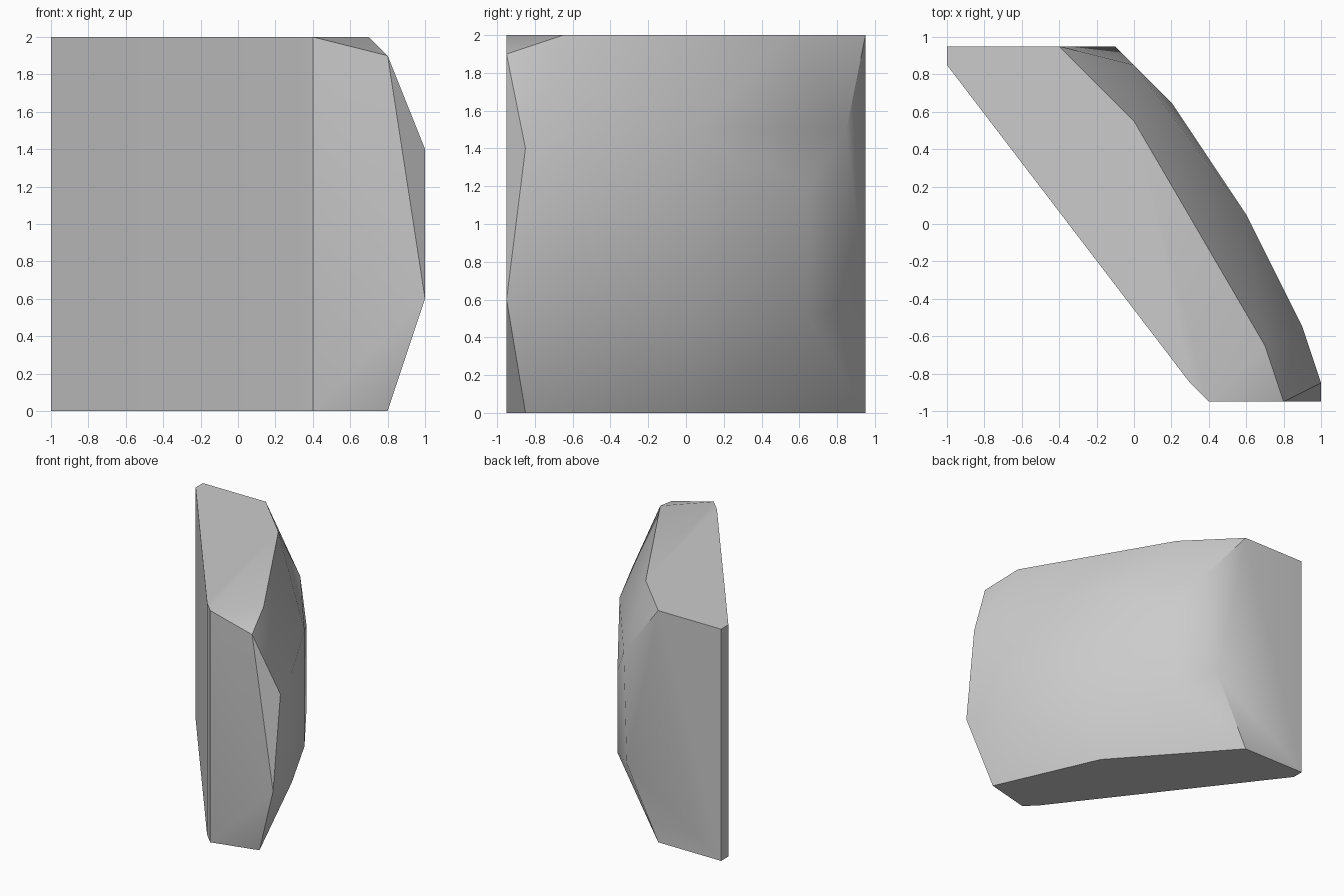
import bpy, bmesh, math

cube = bpy.data.objects.get("Cube")
if cube:
    bpy.data.objects.remove(cube, do_unlink=True)

# single grey stone colour
GREY = (0.6, 0.6, 0.6, 1)
stone = bpy.data.materials.new("stone_grey")
stone.use_nodes = True
stone.diffuse_color = GREY
stone.node_tree.nodes["Principled BSDF"].inputs["Base Color"].default_value = GREY

# flat rear side and ends: the same outline at top and bottom
flat_side = [(-0.4, 0.95), (-1, 0.95), (-1, 0.85), (0.3, -0.85), (0.4, -0.95)]
points = [(x, y, z) for x, y in flat_side for z in (0, 2)]

# bulging outer side: each row is a chipped contour from front to back
points += [(x, y, 0) for x, y in [(0.8, -0.85), (0.4, 0.05)]]
points += [(1, -0.95, 0.6), (0.9, -0.55, 0.5), (0.6, 0.05, 0.5),
           (0.2, 0.65, 0.5), (-0.1, 0.95, 0.6)]
points += [(1, -0.85, 1.4), (0.9, -0.55, 1.45), (0.6, 0.05, 1.5),
           (0.2, 0.65, 1.2), (0, 0.85, 1.5)]
points += [(0.8, -0.95, 1.9), (0.7, -0.65, 2), (0, 0.55, 2)]

# wrap the contours into one faceted block
bm = bmesh.new()
for p in points:
    bm.verts.new(p)
hull = bmesh.ops.convex_hull(bm, input=bm.verts[:])
inside = {v for v in hull["geom_interior"] if isinstance(v, bmesh.types.BMVert)}
bmesh.ops.delete(bm, geom=list(inside), context="VERTS")
bmesh.ops.dissolve_limit(bm, angle_limit=math.radians(0.5),
                         verts=bm.verts[:], edges=bm.edges[:])
bmesh.ops.recalc_face_normals(bm, faces=bm.faces[:])

mesh = bpy.data.meshes.new("stone_block")
bm.to_mesh(mesh)
bm.free()
mesh.materials.append(stone)
block = bpy.data.objects.new("stone_block", mesh)
bpy.context.collection.objects.link(block)

# soft bulge, crisp outer corners
bpy.ops.object.select_all(action="DESELECT")
block.select_set(True)
bpy.context.view_layer.objects.active = block
bpy.ops.object.shade_smooth_by_angle(angle=math.radians(30))
